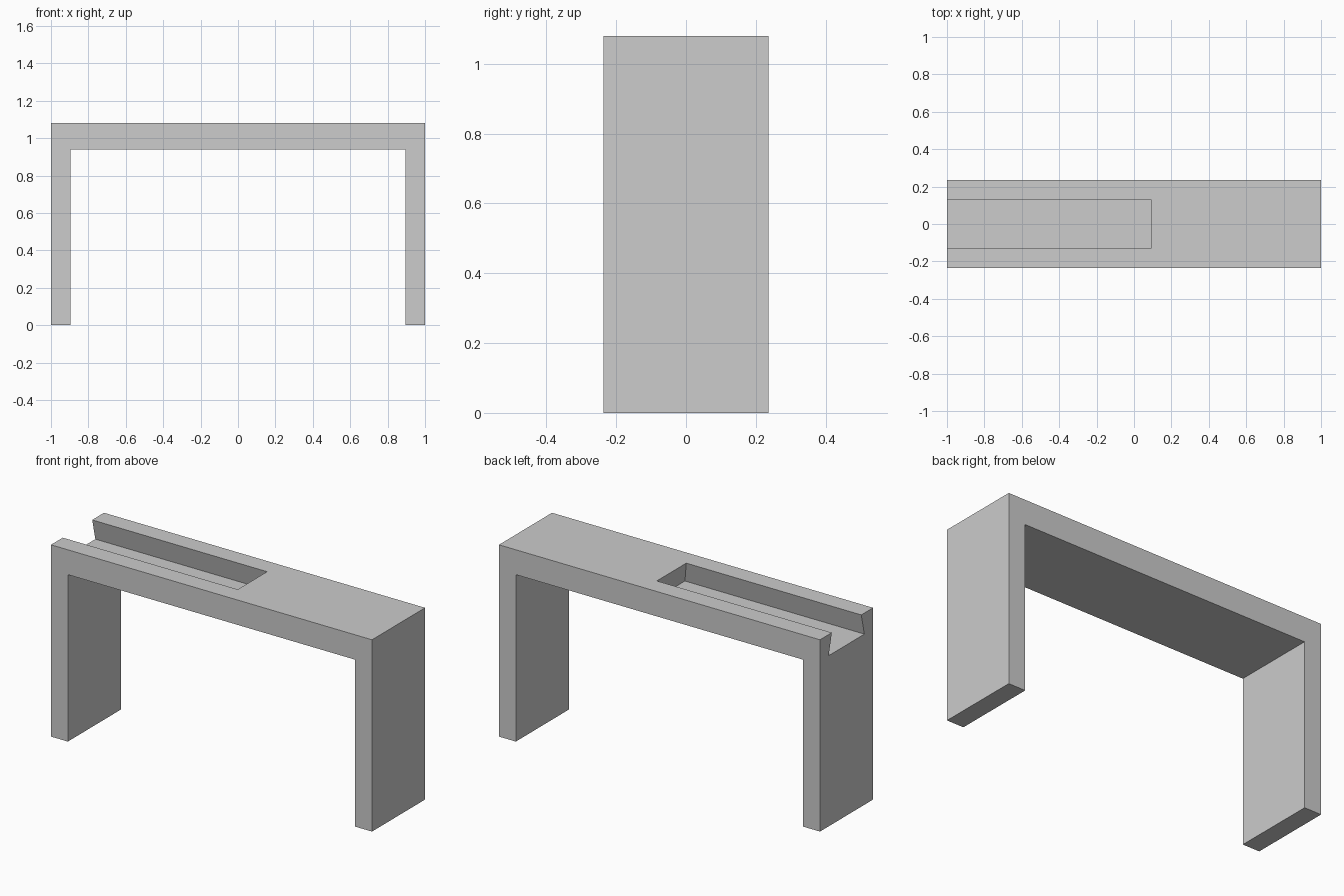
import bpy
import bmesh

cube = bpy.data.objects.get("Cube")
if cube:
    bpy.data.objects.remove(cube, do_unlink=True)

# Overall sizes
HALF_L, HALF_W, TOP = 1.0, 0.236, 1.08
LEG, UNDERSIDE = 0.105, 0.94
# Dovetail slot: opening at the top, wider at the floor
SLOT_END, SLOT_HALF, SLOT_DEPTH, FLARE = 0.09, 0.131, 0.119, 0.028

grey = bpy.data.materials.new("light_grey")
grey.use_nodes = True
colour = (0.604, 0.604, 0.604, 1.0)
grey.diffuse_color = colour
grey.node_tree.nodes["Principled BSDF"].inputs["Base Color"].default_value = colour


def extrude_between(name, lower, upper):
    """Closed solid joining two matching outlines."""
    bm = bmesh.new()
    a = [bm.verts.new(p) for p in lower]
    b = [bm.verts.new(p) for p in upper]
    bm.faces.new(a)
    bm.faces.new(b)
    n = len(a)
    for i in range(n):
        j = (i + 1) % n
        bm.faces.new((a[i], a[j], b[j], b[i]))
    bmesh.ops.recalc_face_normals(bm, faces=bm.faces)
    mesh = bpy.data.meshes.new(name)
    bm.to_mesh(mesh)
    bm.free()
    mesh.materials.append(grey)
    obj = bpy.data.objects.new(name, mesh)
    bpy.context.collection.objects.link(obj)
    return obj


# Table body: two legs and top as one arch profile
inner = HALF_L - LEG
right_half = [(inner, UNDERSIDE), (inner, 0), (HALF_L, 0), (HALF_L, TOP)]
profile = right_half + [(-x, z) for x, z in reversed(right_half)]
table = extrude_between("table_body",
                        [(x, -HALF_W, z) for x, z in profile],
                        [(x, HALF_W, z) for x, z in profile])


# Slot cutter, open at the -x end and tapering towards the top
def slot_outline(depth):
    grow = FLARE * depth / SLOT_DEPTH
    w, end, start = SLOT_HALF + grow, SLOT_END + grow, -HALF_L - 0.1
    return [(x, y, TOP - depth)
            for x, y in ((start, -w), (end, -w), (end, w), (start, w))]


cutter = extrude_between("slot_cutter", slot_outline(SLOT_DEPTH), slot_outline(-0.05))
cutter.hide_render = True

cut = table.modifiers.new("slot", "BOOLEAN")
cut.operation = "DIFFERENCE"
cut.solver = "EXACT"
cut.object = cutter
bpy.context.view_layer.objects.active = table
table.select_set(True)
bpy.ops.object.modifier_apply(modifier=cut.name)
bpy.data.objects.remove(cutter, do_unlink=True)
